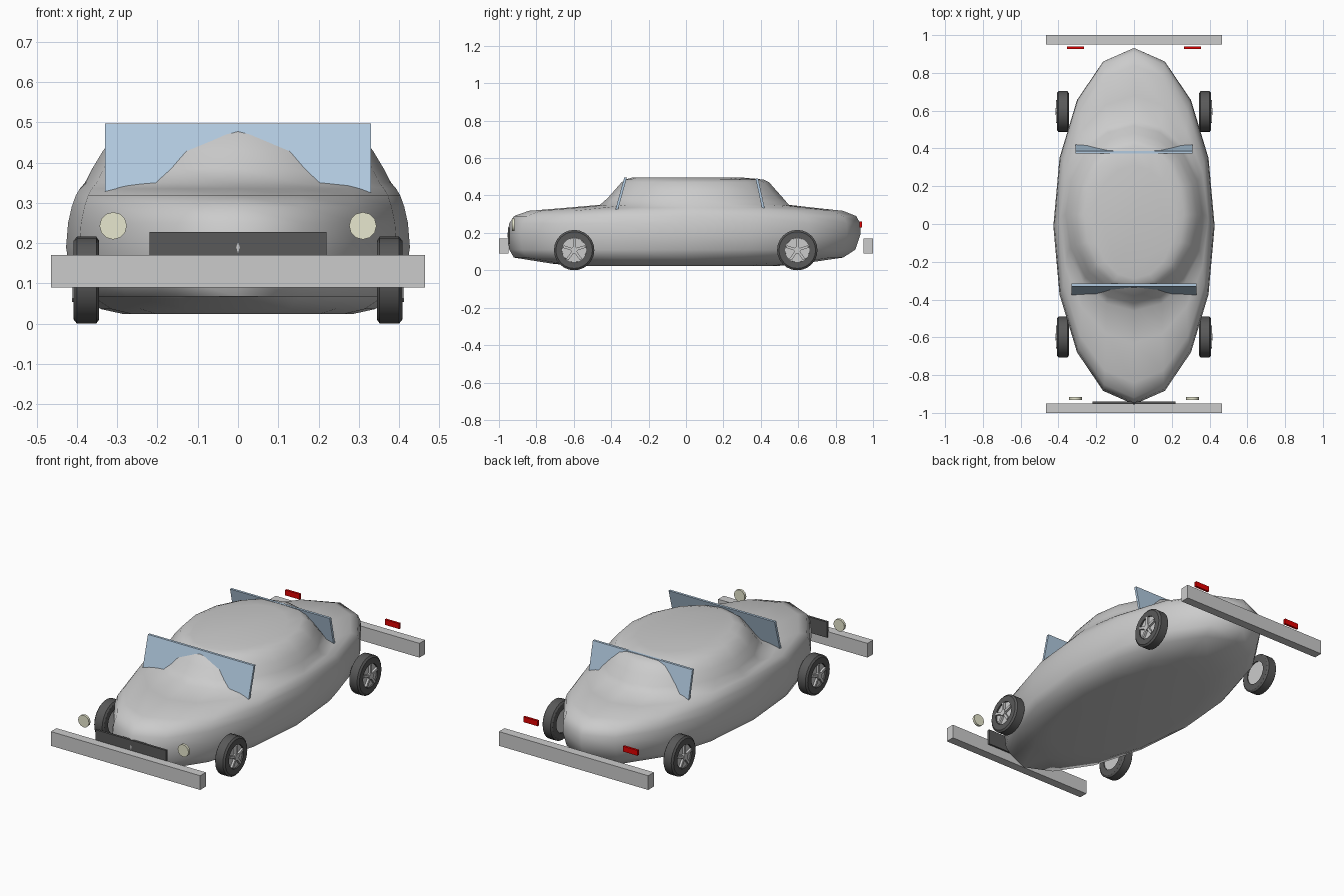
import bpy, bmesh, math
from mathutils import Matrix

if "Cube" in bpy.data.objects:
    bpy.data.objects.remove(bpy.data.objects["Cube"])


def material(name, rgb):
    m = bpy.data.materials.new(name)
    m.diffuse_color = (*rgb, 1)
    m.use_nodes = True
    m.node_tree.nodes["Principled BSDF"].inputs["Base Color"].default_value = m.diffuse_color
    return m


DARK = material("rubber", (0.1, 0.1, 0.1))
GLASS = material("glass", (0.45, 0.6, 0.75))
LAMP = material("lamp", (0.8, 0.8, 0.62))
RED = material("red_lens", (0.75, 0.0, 0.0))


def finish(name, bm, mat=None, smooth=None):
    bmesh.ops.recalc_face_normals(bm, faces=bm.faces)
    me = bpy.data.meshes.new(name)
    bm.to_mesh(me)
    bm.free()
    ob = bpy.data.objects.new(name, me)
    bpy.context.collection.objects.link(ob)
    if mat:
        me.materials.append(mat)
    if smooth:
        bpy.ops.object.select_all(action='DESELECT')
        ob.select_set(True)
        bpy.context.view_layer.objects.active = ob
        bpy.ops.object.shade_smooth_by_angle(angle=math.radians(smooth))
    return ob


def loft(bm, rings, closed=False):
    loops = [[bm.verts.new(p) for p in r] for r in rings]
    n = len(loops[0])
    pairs = list(zip(loops, loops[1:]))
    if closed:
        pairs.append((loops[-1], loops[0]))
    for a, b in pairs:
        for i in range(n):
            bm.faces.new((a[i], a[(i + 1) % n], b[(i + 1) % n], b[i]))
    if not closed:
        bm.faces.new(loops[0])
        bm.faces.new(loops[-1])


def box(name, x0, x1, y0, y1, z0, z1, mat=None, lean=0.0):
    """Box whose top edge is shifted by lean along y."""
    bm = bmesh.new()
    bmesh.ops.create_cube(bm, size=1)
    for v in bm.verts:
        top = v.co.z > 0
        v.co = (x1 if v.co.x > 0 else x0,
                (y1 if v.co.y > 0 else y0) + (lean if top else 0),
                z1 if top else z0)
    return finish(name, bm, mat)


# Body: stacked 16-sided ellipses (z, half width, front y, back y)
sections = [
    (0.024, 0.285, -0.60, 0.50), (0.036, 0.340, -0.72, 0.62),
    (0.068, 0.392, -0.92, 0.84), (0.110, 0.415, -0.945, 0.905),
    (0.190, 0.427, -0.955, 0.932), (0.250, 0.422, -0.945, 0.932),
    (0.290, 0.413, -0.92, 0.91), (0.318, 0.403, -0.84, 0.84),
    (0.335, 0.393, -0.63, 0.68), (0.350, 0.380, -0.46, 0.55),
    (0.385, 0.362, -0.42, 0.52), (0.430, 0.335, -0.38, 0.48),
    (0.470, 0.300, -0.345, 0.445), (0.485, 0.265, -0.325, 0.415),
    (0.495, 0.215, -0.29, 0.31),
]
bm = bmesh.new()
loft(bm, [[(w * math.sin(i * math.pi / 8),
            (f + b) / 2 + (b - f) / 2 * math.cos(i * math.pi / 8), z)
           for i in range(16)] for z, w, f, b in sections])
finish("body", bm, smooth=50)

# Windscreen and rear window
box("windscreen", -0.33, 0.33, -0.384, -0.370, 0.30, 0.497, GLASS, 0.054)
box("rear_window", -0.31, 0.31, 0.408, 0.422, 0.325, 0.49, GLASS, -0.036)

# Bumpers and grille
box("front_bumper", -0.465, 0.465, -1.0, -0.95, 0.09, 0.17)
box("rear_bumper", -0.465, 0.465, 0.95, 1.0, 0.09, 0.17)
box("grille", -0.22, 0.22, -0.953, -0.94, 0.14, 0.228, DARK)


def disc(bm, radius, depth, sides, matrix):
    bmesh.ops.create_cone(bm, cap_ends=True, segments=sides, radius1=radius,
                          radius2=radius, depth=depth, matrix=matrix)


for s, side in ((-1, "left"), (1, "right")):
    # Lamps
    bm = bmesh.new()
    disc(bm, 0.034, 0.014, 12,
         Matrix.Translation((s * 0.31, -0.924, 0.243)) @ Matrix.Rotation(math.pi / 2, 4, 'X'))
    finish("headlight_" + side, bm, LAMP, 40)
    xa, xb = sorted((s * 0.265, s * 0.355))
    box("tail_light_" + side, xa, xb, 0.927, 0.940, 0.23, 0.26, RED)

    # Wheels
    for y, end in ((-0.598, "front"), (0.595, "rear")):
        section = [(0.345, 0.065), (0.345, 0.098), (0.352, 0.108),
                   (0.400, 0.108), (0.408, 0.098), (0.408, 0.065)]
        bm = bmesh.new()
        loft(bm, [[(s * x, y + r * math.cos(i * math.pi / 12),
                    0.108 + r * math.sin(i * math.pi / 12)) for i in range(24)]
                  for x, r in section], closed=True)
        finish(f"{end}_tyre_{side}", bm, DARK, 35)

        turn = Matrix.Rotation(math.pi / 2, 4, 'Y')
        bm = bmesh.new()
        disc(bm, 0.066, 0.050, 12, Matrix.Translation((s * 0.375, y, 0.108)) @ turn)
        disc(bm, 0.018, 0.016, 12, Matrix.Translation((s * 0.407, y, 0.108)) @ turn)
        for k in range(5):
            bmesh.ops.create_cube(
                bm, size=1,
                matrix=Matrix.Translation((s * 0.405, y, 0.108))
                @ Matrix.Rotation(k * math.tau / 5, 4, 'X')
                @ Matrix.Translation((0, 0, 0.034))
                @ Matrix.Diagonal((0.014, 0.014, 0.056, 1)))
        finish(f"{end}_rim_{side}", bm, smooth=35)
